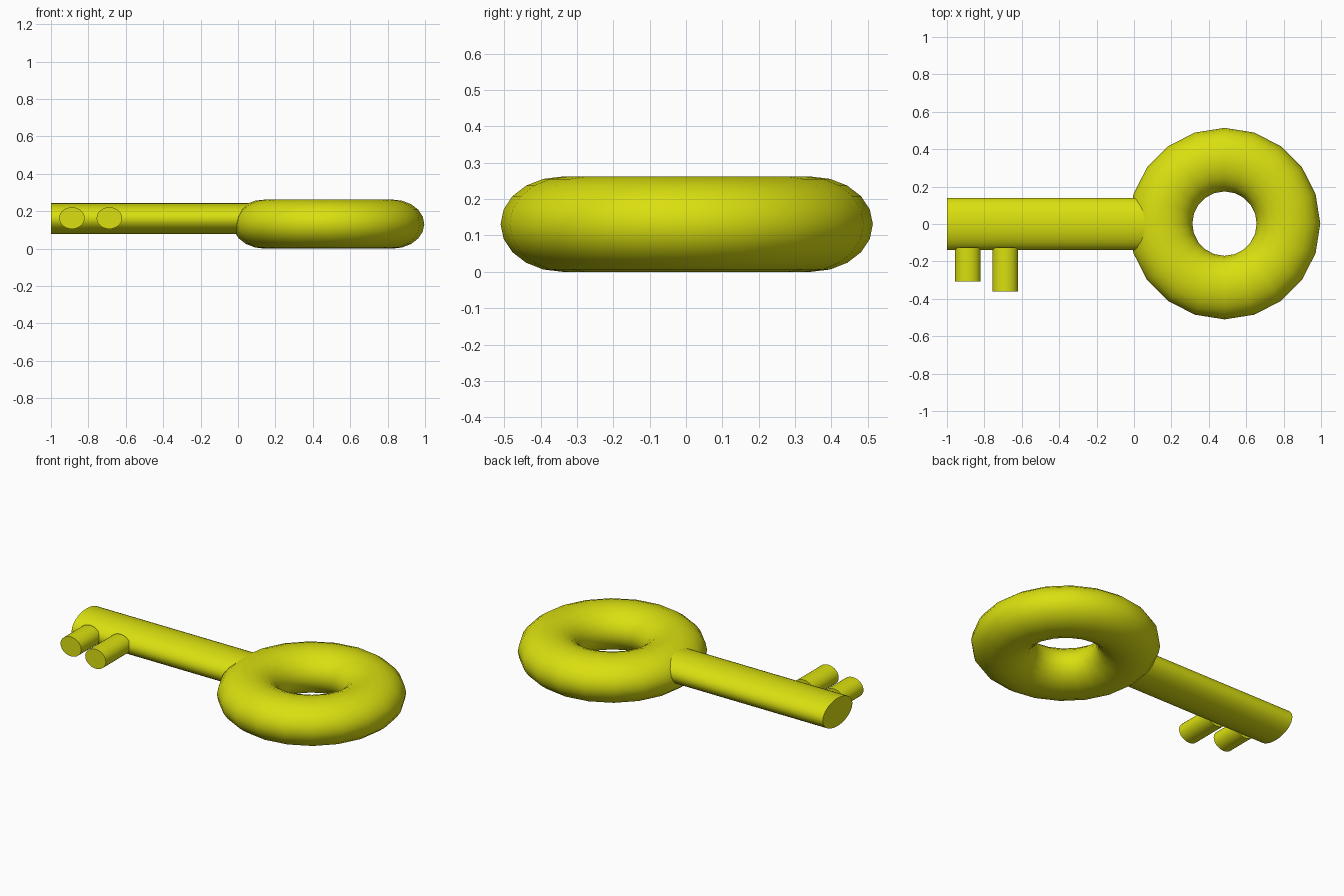
import bpy
from math import pi

if "Cube" in bpy.data.objects:
    bpy.data.objects.remove(bpy.data.objects["Cube"])

mat = bpy.data.materials.new("yellow")
mat.diffuse_color = (0.70, 0.74, 0.005, 1)
mat.use_nodes = True
mat.node_tree.nodes["Principled BSDF"].inputs["Base Color"].default_value = mat.diffuse_color


def finish(name, scale):
    ob = bpy.context.object
    ob.name = name
    ob.scale = scale
    bpy.ops.object.transform_apply(location=False, rotation=True, scale=True)
    ob.data.materials.append(mat)
    bpy.ops.object.shade_smooth_by_angle(angle=pi / 5)


def rod(name, axis, start, end, at, width, height):
    """Elliptical rod along x or y; at = (other horizontal coordinate, z)."""
    mid = (start + end) / 2
    along_x = axis == "x"
    loc = (mid, at[0], at[1]) if along_x else (at[0], mid, at[1])
    rot = (0, pi / 2, 0) if along_x else (pi / 2, 0, 0)
    bpy.ops.mesh.primitive_cylinder_add(vertices=32, radius=1, depth=abs(end - start),
                                        location=loc, rotation=rot)
    bpy.ops.object.transform_apply(location=False, rotation=True, scale=False)
    finish(name, (1, width, height) if along_x else (width, 1, height))


# Ring handle with a flattened round section
bpy.ops.mesh.primitive_torus_add(major_segments=20, minor_segments=20,
                                 major_radius=0.342, minor_radius=0.17,
                                 location=(0.484, 0.002, 0.131))
finish("key_handle", (1, 1, 0.131 / 0.17))

# Shaft running into the ring
rod("key_shaft", "x", -1.0, 0.14, (0, 0.16), 0.14, 0.083)

# Two teeth of different length
for i, (x, tip) in enumerate([(-0.888, -0.307), (-0.688, -0.36)]):
    rod(f"key_tooth_{i + 1}", "y", -0.125, tip, (x, 0.163), 0.068, 0.058)
